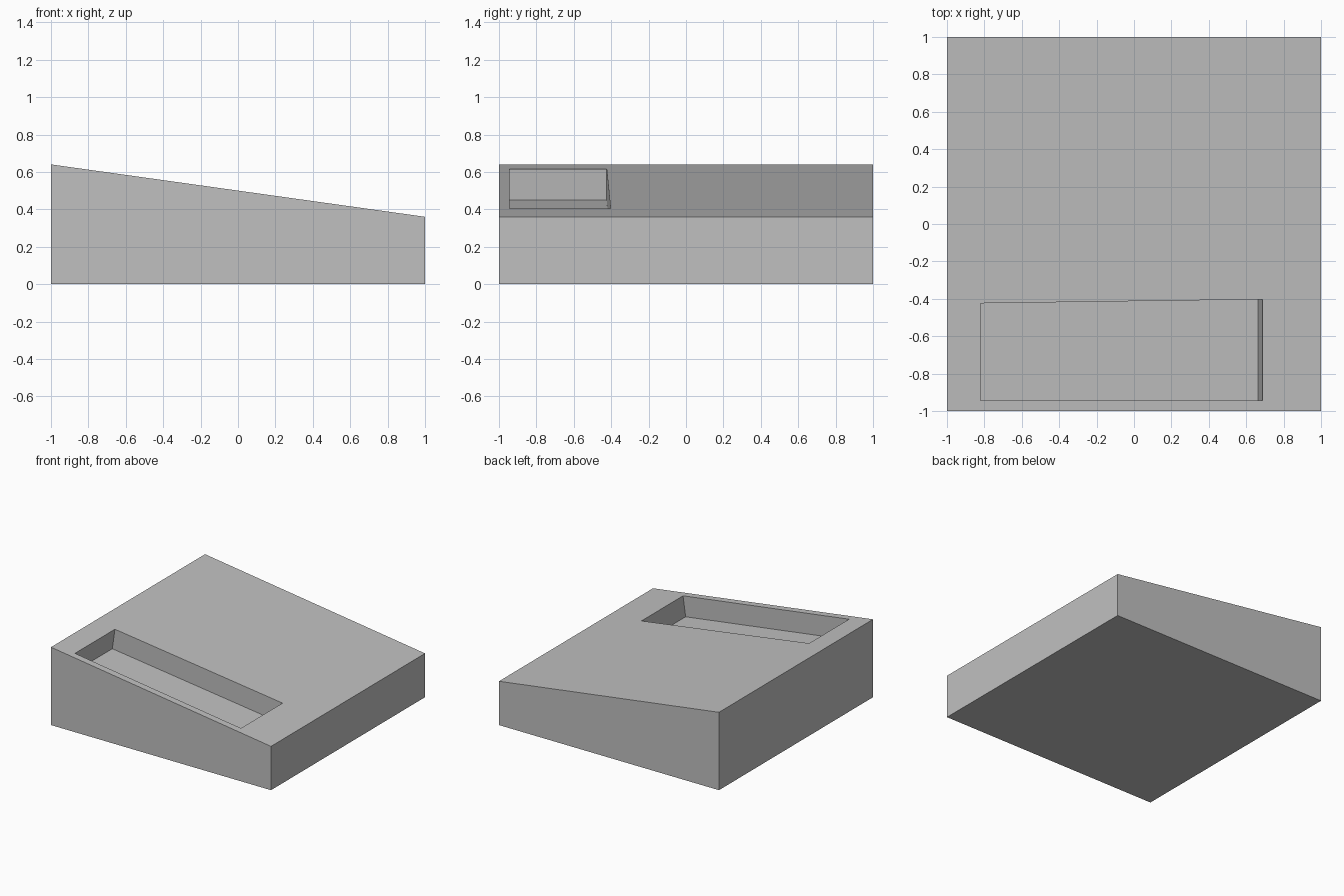
import bpy, bmesh
from mathutils import Vector

cube = bpy.data.objects.get("Cube")
if cube:
    bpy.data.objects.remove(cube, do_unlink=True)

HIGH, LOW = 0.64, 0.36          # wedge heights at -x and +x
SLOPE = (LOW - HIGH) / 2
NORMAL = Vector((-SLOPE, 0, 1)).normalized()
DEPTH = 0.168                   # pocket depth, square to the sloped top

grey = bpy.data.materials.new("plain grey")
grey.use_nodes = True
colour = (0.53, 0.53, 0.53, 1)
grey.diffuse_color = colour
grey.node_tree.nodes["Principled BSDF"].inputs["Base Color"].default_value = colour


def prism(name, outline, offset):
    """Extrude a flat outline along an offset into a closed solid."""
    bm = bmesh.new()
    face = bm.faces.new([bm.verts.new(p) for p in outline])
    grown = bmesh.ops.extrude_face_region(bm, geom=[face], use_keep_orig=True)
    moved = [g for g in grown["geom"] if isinstance(g, bmesh.types.BMVert)]
    bmesh.ops.translate(bm, verts=moved, vec=offset)
    bmesh.ops.recalc_face_normals(bm, faces=bm.faces)
    mesh = bpy.data.meshes.new(name)
    bm.to_mesh(mesh)
    bm.free()
    mesh.materials.append(grey)
    obj = bpy.data.objects.new(name, mesh)
    bpy.context.collection.objects.link(obj)
    return obj


# Sloped block
profile = [(-1, -1, 0), (1, -1, 0), (1, -1, LOW), (-1, -1, HIGH)]
block = prism("wedge_block", profile, Vector((0, 2, 0)))

# Tapered pocket, cut square to the slope
plan = [(-0.822, -0.943), (0.687, -0.943), (0.687, -0.403), (-0.822, -0.424)]
floor = [Vector((x, y, (HIGH + LOW) / 2 + SLOPE * x)) - NORMAL * DEPTH for x, y in plan]
cutter = prism("pocket_cutter", floor, NORMAL * (DEPTH + 0.1))
cutter.hide_render = True

cut = block.modifiers.new("pocket", "BOOLEAN")
cut.operation = "DIFFERENCE"
cut.solver = "EXACT"
cut.object = cutter

# Bake the cut and drop the cutter
bpy.context.view_layer.objects.active = block
block.select_set(True)
bpy.ops.object.modifier_apply(modifier=cut.name)
bpy.data.objects.remove(cutter, do_unlink=True)
